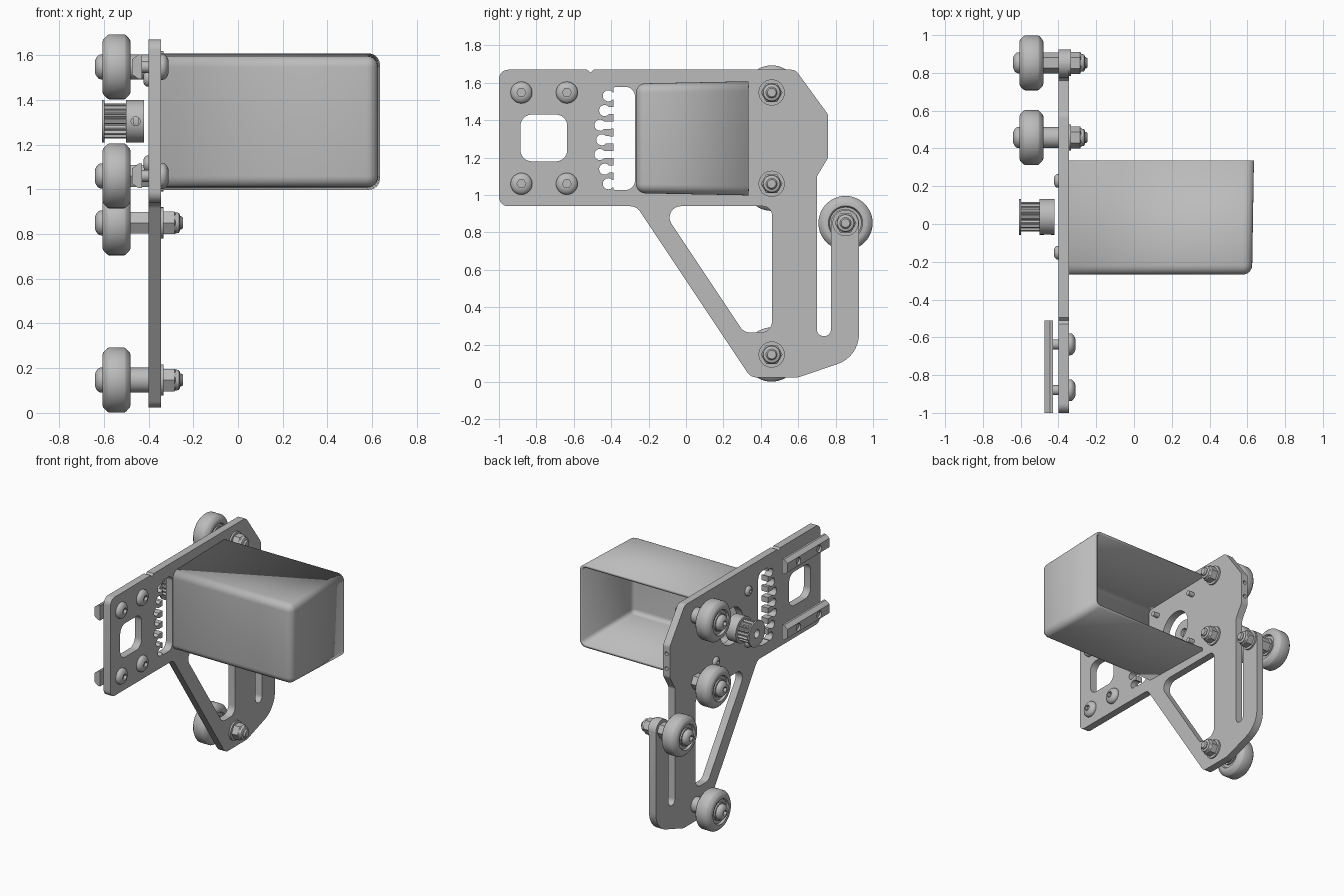
import bpy, bmesh, math
from mathutils import Matrix, Vector

if "Cube" in bpy.data.objects:
    bpy.data.objects.remove(bpy.data.objects["Cube"])

grey = bpy.data.materials.new("grey")
grey.diffuse_color = (0.5, 0.5, 0.5, 1)
grey.use_nodes = True
grey.node_tree.nodes["Principled BSDF"].inputs["Base Color"].default_value = grey.diffuse_color


def finish(ob, angle=32):
    ob.data.materials.clear()
    ob.data.materials.append(grey)
    bpy.ops.object.select_all(action='DESELECT')
    ob.select_set(True)
    bpy.context.view_layer.objects.active = ob
    bpy.ops.object.shade_smooth_by_angle(angle=math.radians(angle))


def add_mesh(name, bm):
    bmesh.ops.recalc_face_normals(bm, faces=bm.faces[:])
    me = bpy.data.meshes.new(name)
    bm.to_mesh(me)
    bm.free()
    ob = bpy.data.objects.new(name, me)
    bpy.context.collection.objects.link(ob)
    return ob


def lathe(name, cy, cz, profile, n=36, closed=False):
    """Turn (x, radius[, shape]) around an axis along x."""
    bm = bmesh.new()
    rings = []
    for p in profile:
        ring = []
        for i in range(n):
            a = 2 * math.pi * i / n
            r = p[1]
            if len(p) > 2 and p[2] == 'hex':
                r *= math.cos(math.pi / 6) / math.cos(a % (math.pi / 3) - math.pi / 6)
            elif len(p) > 2 and p[2] == 'gear' and i % 4 > 1:
                r *= 0.85
            ring.append(bm.verts.new((p[0], cy + r * math.cos(a), cz + r * math.sin(a))))
        rings.append(ring)
    pairs = list(zip(rings, rings[1:]))
    if closed:
        pairs.append((rings[-1], rings[0]))
    else:
        bm.faces.new(rings[0])
        bm.faces.new(rings[-1])
    for a, b in pairs:
        for i in range(n):
            j = (i + 1) % n
            bm.faces.new((a[i], a[j], b[j], b[i]))
    ob = add_mesh(name, bm)
    finish(ob)
    return ob


def dome(x, s, r, h, sock):
    """Button head profile with hex socket, from its base x towards direction s."""
    pts = [(x, r)]
    for k in range(6):
        a = k / 5 * math.radians(62)
        pts.append((x + s * h * (0.25 + 0.75 * math.sin(a) / math.sin(math.radians(62))), r * math.cos(a)))
    top = x + s * h
    return pts + [(top, sock, 'hex'), (top - s * h * 0.6, sock, 'hex')]


def rounded(points, n=8):
    """Polygon with filleted corners from (y, z, radius)."""
    out = []
    for i, (u, v, r) in enumerate(points):
        p = Vector((u, v))
        if r == 0:
            out.append(p)
            continue
        a = (Vector(points[i - 1][:2]) - p).normalized()
        b = (Vector(points[(i + 1) % len(points)][:2]) - p).normalized()
        half = a.angle(b) / 2
        t = r / math.tan(half)
        c = p + (a + b).normalized() * (r / math.sin(half))
        s, e = p + a * t - c, p + b * t - c
        turn = s.angle(e)
        for k in range(n + 1):
            f = k / n
            out.append(c + (s * math.sin((1 - f) * turn) + e * math.sin(f * turn)) / math.sin(turn))
    return out


def circle(u, v, r, n=40):
    return [Vector((u + r * math.cos(2 * math.pi * i / n), v + r * math.sin(2 * math.pi * i / n)))
            for i in range(n)]


def cut(ob, cutters):
    for c in cutters:
        m = ob.modifiers.new("cut", 'BOOLEAN')
        m.operation, m.object, m.solver = 'DIFFERENCE', c, 'EXACT'
        bpy.ops.object.select_all(action='DESELECT')
        bpy.context.view_layer.objects.active = ob
        ob.select_set(True)
        bpy.ops.object.modifier_apply(modifier=m.name)
        bpy.data.objects.remove(c)
    finish(ob)


# plate outline and windows
outline = rounded([
    (-1, 0.94, .05), (-0.265, 0.94, .06), (0.345, 0.025, .06), (0.60, 0.025, .06),
    (0.925, 0.135, .17), (0.925, 0.925, .0745), (0.775, 0.925, .0745), (0.775, 0.245, .037),
    (0.70, 0.245, .037), (0.70, 1.10, .04), (0.76, 1.20, .04), (0.76, 1.43, .04),
    (0.585, 1.67, .05), (-0.495, 1.67, 0), (-0.51, 1.655, 0), (-0.53, 1.67, 0), (-1, 1.67, .05)])
window = rounded([(-0.885, 1.18, .06), (-0.635, 1.18, .06), (-0.635, 1.43, .06), (-0.885, 1.43, .06)])
brace_gap = rounded([(-0.14, 0.94, .06), (0.31, 0.265, .06), (0.46, 0.265, .06), (0.46, 0.94, .05)])

# belt clamp opening with bulb shaped bites
belt = rounded([(-0.388, 1.578, .012), (-0.273, 1.578, .05), (-0.273, 1.027, .05), (-0.388, 1.027, .012)])
for i, u in enumerate((-.415, -.435, -.46, -.45, -.46, -.435, -.415)):
    v = 1.06 + i * 0.47 / 6
    belt.append(Vector((-0.388, v - 0.019)))
    for k in range(13):
        a = math.radians(-40 - 280 * k / 12)
        belt.append(Vector((u + 0.03 * math.cos(a), v + 0.03 * math.sin(a))))
    belt.append(Vector((-0.388, v + 0.019)))

PY, PZ = 0.038, 1.305  # motor axis
cu = bpy.data.curves.new("plate", 'CURVE')
cu.dimensions, cu.fill_mode, cu.extrude = '2D', 'BOTH', 0.0275
for loop in (outline, window, brace_gap, belt, circle(PY, PZ, 0.135)):
    sp = cu.splines.new('POLY')
    sp.points.add(len(loop) - 1)
    for q, p in zip(sp.points, loop):
        q.co = (p.x, p.y, 0, 1)
    sp.use_cyclic_u = True
plate = bpy.data.objects.new("plate", cu)
bpy.context.collection.objects.link(plate)
plate.matrix_world = Matrix(((0, 0, 1, -0.3725), (1, 0, 0, 0), (0, 1, 0, 0), (0, 0, 0, 1)))
bpy.context.view_layer.objects.active = plate
plate.select_set(True)
bpy.ops.object.convert(target='MESH')
plate = bpy.context.view_layer.objects.active
bm = bmesh.new()
bm.from_mesh(plate.data)
bmesh.ops.remove_doubles(bm, verts=bm.verts[:], dist=0.0002)
bm.to_mesh(plate.data)
bm.free()

# two small holes in the plate's back edge
holes = []
for z in (1.26, 1.37):
    bpy.ops.mesh.primitive_cylinder_add(vertices=16, radius=0.014, depth=0.08,
                                        location=(-0.3725, 0.76, z), rotation=(math.pi / 2, 0, 0))
    holes.append(bpy.context.object)
cut(plate, holes)

# rollers with bolt, spacer, washer and lock nut
for i, (y, z) in enumerate(((.458, 1.548), (.458, 1.06), (.458, .147), (.853, .85))):
    lathe(f"wheel_{i}", y, z, [
        (-.592, .03), (-.592, .085), (-.607, .092), (-.607, .112), (-.602, .124), (-.585, .141),
        (-.578, .145), (-.508, .145), (-.501, .141), (-.485, .124), (-.48, .112), (-.48, .092),
        (-.495, .085), (-.495, .03)], 48, True)
    lathe(f"wheel_bearing_{i}", y, z, [(-.603, .03), (-.603, .065), (-.484, .065), (-.484, .03)], 36, True)
    lathe(f"wheel_bolt_head_{i}", y, z, dome(-.603, -1, .056, .037, .022))
    lathe(f"wheel_bolt_{i}", y, z, [(-.61, .03), (-.255, .03), (-.245, .023)], 24)
    shape = ('hex',) if i == 1 or i == 3 else ()
    lathe(f"wheel_spacer_{i}", y, z, [(-.49, .056) + shape, (-.398, .056) + shape])
    lathe(f"wheel_washer_{i}", y, z, [(-.347, .07), (-.333, .07)])
    lathe(f"wheel_nut_{i}", y, z, [(-.334, .058, 'hex'), (-.285, .058, 'hex'), (-.28, .047),
                                   (-.265, .045), (-.26, .036)])

# slider bars and their screws
for z, tag in ((1.548, "upper"), (1.06, "lower")):
    bm = bmesh.new()
    sec = [(-.43, -.055), (-.43, .055), (-.445, .055), (-.475, .033), (-.475, -.033), (-.445, -.055)]
    a, b = ([bm.verts.new((x, y, z + dz)) for x, dz in sec] for y in (-1, -.51))
    bm.faces.new(a)
    bm.faces.new(b)
    for k in range(6):
        bm.faces.new((a[k], a[k - 1], b[k - 1], b[k]))
    bar = add_mesh(f"slider_bar_{tag}", bm)
    ys = (-.88, -.637)
    cut(bar, [lathe("hole_cutter", y, z, [(-.5, .026), (-.4, .026)], 24) for y in ys])
    for k, y in enumerate(ys):
        lathe(f"bar_screw_head_{tag}_{k}", y, z, dome(-.346, 1, .058, .036, .024))
        lathe(f"bar_screw_{tag}_{k}", y, z, [(-.46, .0265), (-.34, .0265)], 24)

# motor screws
for k, (sy, sz) in enumerate(((-1, -1), (1, -1), (-1, 1), (1, 1))):
    y, z = PY + sy * .19, PZ + sz * .19
    lathe(f"motor_screw_head_{k}", y, z, dome(-.399, -1, .036, .024, .014), 24)
    lathe(f"motor_screw_{k}", y, z, [(-.40, .018), (-.30, .018)], 16)

# toothed pulley with bore and grub screw hole
pulley = lathe("pulley", PY, PZ, [
    (-.608, .03), (-.608, .095), (-.598, .095), (-.598, .078, 'gear'), (-.50, .078, 'gear'),
    (-.50, .095), (-.42, .095), (-.42, .03)], 64, True)
bpy.ops.mesh.primitive_cylinder_add(vertices=20, radius=0.02, depth=0.1,
                                    location=(-.458, PY - .095, PZ), rotation=(math.pi / 2, 0, 0))
cut(pulley, [bpy.context.object])
lathe("grub_screw", PY, PZ, [(-.47, .06), (-.446, .06)], 24).name = "pulley_core"

# motor cover: drafted box open at the back and against the plate
bm = bmesh.new()
bmesh.ops.create_cube(bm, size=1)
for v in bm.verts:
    back = v.co.y > 0
    e = .305 if back else .293
    v.co = (-.345 if v.co.x < 0 else (.635 if back else .625), .335 if back else -.268,
            1.303 + (e if v.co.z > 0 else -e))
keep = [f for f in bm.faces if not (f.normal.y > .9 or f.normal.x < -.9)]
bmesh.ops.delete(bm, geom=[f for f in bm.faces if f not in keep], context='FACES')
bmesh.ops.bevel(bm, geom=[e for e in bm.edges if len(e.link_faces) == 2], offset=.05,
                segments=6, profile=.5, affect='EDGES')
me = bpy.data.meshes.new("motor_cover")
bm.to_mesh(me)
bm.free()
cover = bpy.data.objects.new("motor_cover", me)
bpy.context.collection.objects.link(cover)
m = cover.modifiers.new("wall", 'SOLIDIFY')
m.thickness, m.offset = 0.02, -1
finish(cover)
